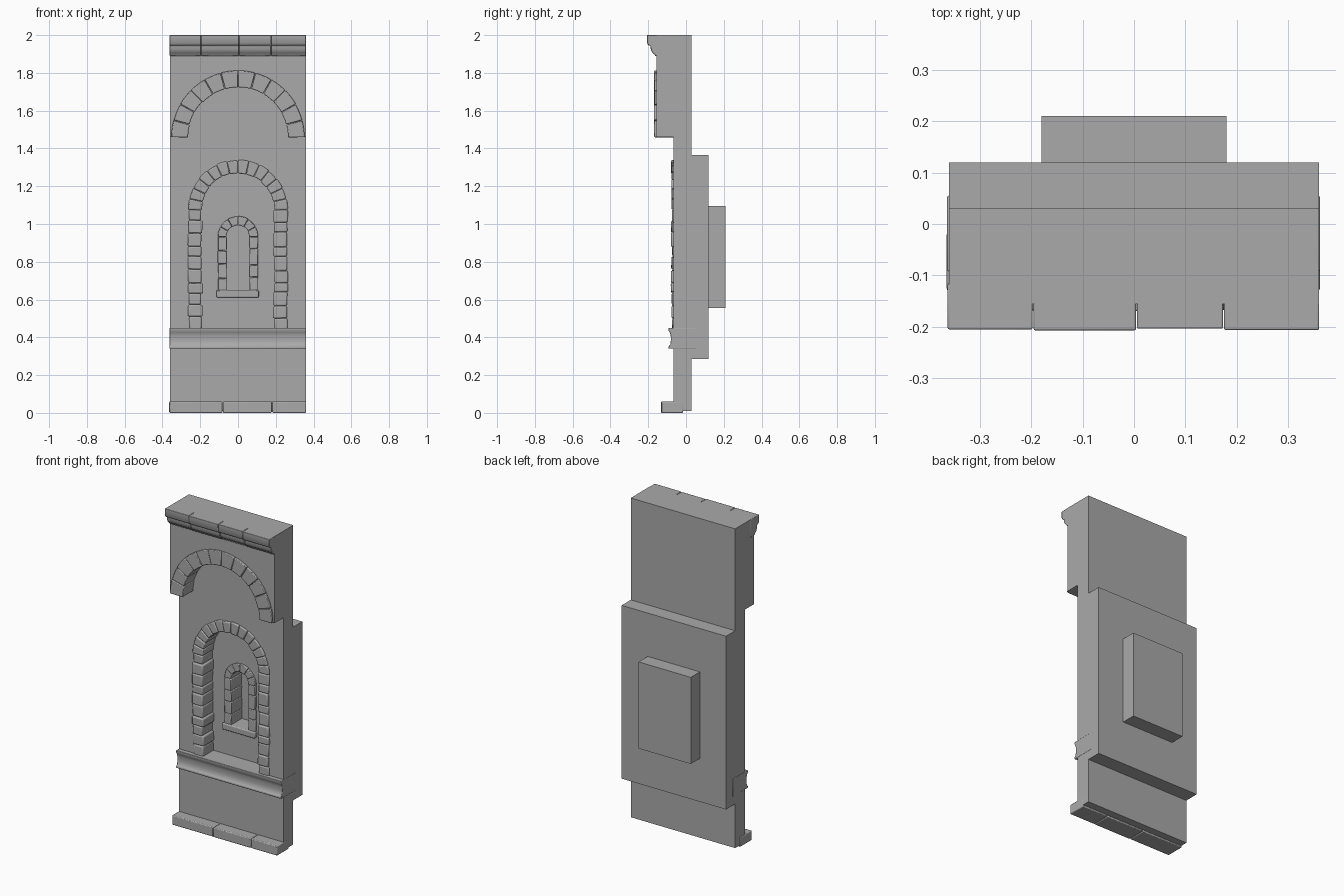
import bpy, bmesh, math, random
from mathutils import Vector

random.seed(4)
if "Cube" in bpy.data.objects:
    bpy.data.objects.remove(bpy.data.objects["Cube"])

stone = bpy.data.materials.new("grey stone")
stone.use_nodes = True
GREY = (0.4, 0.4, 0.4, 1)
stone.diffuse_color = GREY
stone.node_tree.nodes["Principled BSDF"].inputs["Base Color"].default_value = GREY


def jit(amount):
    return random.uniform(-amount, amount)


def add_prism(bm, pts, axis, a, b, rough=0.0):
    """Extrude a 2D outline along x (points are y, z) or y (points are x, z)."""
    def place(p, d):
        return Vector((d, p[0], p[1])) if axis == "x" else Vector((p[0], d, p[1]))
    near = [bm.verts.new(place(p, a + jit(rough))) for p in pts]
    far = [bm.verts.new(place(p, b)) for p in pts]
    bm.faces.new(near)
    bm.faces.new(far)
    for i in range(len(pts)):
        j = (i + 1) % len(pts)
        bm.faces.new((near[i], near[j], far[j], far[i]))


def finish(bm, name, bevel=0.0):
    bmesh.ops.recalc_face_normals(bm, faces=bm.faces[:])
    mesh = bpy.data.meshes.new(name)
    bm.to_mesh(mesh)
    bm.free()
    mesh.materials.append(stone)
    obj = bpy.data.objects.new(name, mesh)
    bpy.context.collection.objects.link(obj)
    if bevel:
        mod = obj.modifiers.new("worn edges", "BEVEL")
        mod.width = bevel
        mod.segments = 2
        mod.limit_method = "ANGLE"
        mod.angle_limit = math.radians(35)
        bpy.ops.object.select_all(action="DESELECT")
        obj.select_set(True)
        bpy.context.view_layer.objects.active = obj
        bpy.ops.object.shade_smooth_by_angle(angle=math.radians(40))
    return obj


def prism(name, pts, axis, a, b):
    bm = bmesh.new()
    add_prism(bm, pts, axis, a, b)
    return finish(bm, name)


def rect(a0, b0, a1, b1):
    return [(a0, b0), (a1, b0), (a1, b1), (a0, b1)]


def arc(radius, centre_z, start, end, steps):
    angles = [start + (end - start) * i / steps for i in range(steps + 1)]
    return [(radius * math.cos(t), centre_z + radius * math.sin(t)) for t in angles]


def cut_arch(wall, name, half, bottom, spring, back):
    """Cut a round-headed opening into the wall from the front."""
    outline = [(-half, bottom), (half, bottom)] + arc(half, spring, 0, math.pi, 32)
    cutter = prism(name, outline, "y", -0.4, back)
    cutter.hide_render = True
    cutter.hide_viewport = True
    mod = wall.modifiers.new(name, "BOOLEAN")
    mod.object = cutter
    mod.operation = "DIFFERENCE"
    mod.solver = "EXACT"


def stone_arch(name, inner, outer, spring, front, back, count, bevel, rough):
    """Ring of wedge stones with slightly uneven faces."""
    bm = bmesh.new()
    step = math.pi / count
    for i in range(count):
        a, b = i * step + 0.004, (i + 1) * step - 0.004
        r0, r1 = inner + jit(rough), outer + jit(rough)
        outline = arc(r0, spring, a, b, 3) + arc(r1, spring, b, a, 3)
        add_prism(bm, outline, "y", front + jit(rough), back)
    return finish(bm, name, bevel)


def stone_jambs(name, inner, outer, bottom, top, front, back, count, bevel, rough):
    """Stacked blocks on both sides of an opening."""
    bm = bmesh.new()
    for side in (-1, 1):
        seams = [bottom + (top - bottom) * i / count for i in range(count + 1)]
        for i in range(1, count):
            seams[i] += jit((top - bottom) / count * 0.15)
        for z0, z1 in zip(seams, seams[1:]):
            x0, x1 = side * (inner + jit(rough)), side * (outer + jit(rough))
            outline = [(x0 + jit(rough / 2), z0), (x1, z0 + 0.001),
                       (x1 + jit(rough / 2), z1), (x0, z1 - 0.001)]
            add_prism(bm, outline, "y", front + jit(rough), back, rough / 3)
    return finish(bm, name, bevel)


def course(name, profile, seams, bevel, rough):
    """Row of moulded blocks along x, each shifted slightly."""
    bm = bmesh.new()
    for x0, x1 in zip(seams, seams[1:]):
        dy = jit(rough)
        pts = [(y + dy, z) for y, z in profile]
        add_prism(bm, pts, "x", x0 + 0.001, x1 - 0.001)
    return finish(bm, name, bevel)


# Stepped wall, thicker at the top front and the middle back
wall = prism("wall", [(-0.065, 0.01), (0.03, 0.01), (0.03, 0.285), (0.12, 0.285),
                      (0.12, 1.365), (0.03, 1.365), (0.03, 2.0), (-0.155, 2.0),
                      (-0.155, 1.46), (-0.065, 1.46)], "x", -0.36, 0.36)
cut_arch(wall, "upper_arch_cutter", 0.3, 1.3, 1.46, -0.066)
cut_arch(wall, "niche_cutter", 0.225, 0.40, 1.075, 0.03)
cut_arch(wall, "window_cutter", 0.08, 0.63, 0.932, 0.119)

# Block closing the window from behind
prism("back_block", rect(-0.18, 0.555, 0.18, 1.095), "y", 0.119, 0.21)

# Upper blind arch
stone_arch("upper_arch_stones", 0.265, 0.353, 1.458, -0.168, -0.06, 12, 0.004, 0.002)

# Niche surround
stone_arch("niche_arch_stones", 0.192, 0.263, 1.075, -0.076, 0.035, 14, 0.006, 0.003)
stone_jambs("niche_jamb_stones", 0.19, 0.262, 0.44, 1.075, -0.076, 0.035, 10, 0.007, 0.005)

# Window surround
stone_arch("window_arch_stones", 0.06, 0.108, 0.932, 0.016, 0.125, 6, 0.004, 0.002)
stone_jambs("window_jamb_stones", 0.059, 0.106, 0.645, 0.932, 0.016, 0.125, 4, 0.004, 0.002)
course("window_sill", rect(0.005, 0.61, 0.125, 0.65), [-0.115, 0.111], 0.006, 0)

# Moulded ledge under the niche
ledge = [(0.055, 0.34), (-0.092, 0.34), (-0.092, 0.352), (-0.083, 0.362), (-0.080, 0.385),
         (-0.081, 0.41), (-0.085, 0.425), (-0.092, 0.435), (-0.092, 0.45), (0.055, 0.45)]
course("niche_ledge", ledge, [-0.364, 0.362], 0.003, 0)

# Cornice with a stepped, curved underside
cornice = [(-0.115, 2.0), (-0.205, 2.0), (-0.205, 1.957), (-0.198, 1.947), (-0.187, 1.943),
           (-0.185, 1.925), (-0.178, 1.908), (-0.165, 1.898), (-0.162, 1.89), (-0.115, 1.89)]
course("cornice", cornice, [-0.363, -0.196, 0.005, 0.174, 0.361], 0.003, 0.002)

# Footing blocks
course("footing", rect(-0.13, 0.0, -0.015, 0.06), [-0.365, -0.08, 0.18, 0.362], 0.005, 0.002)
